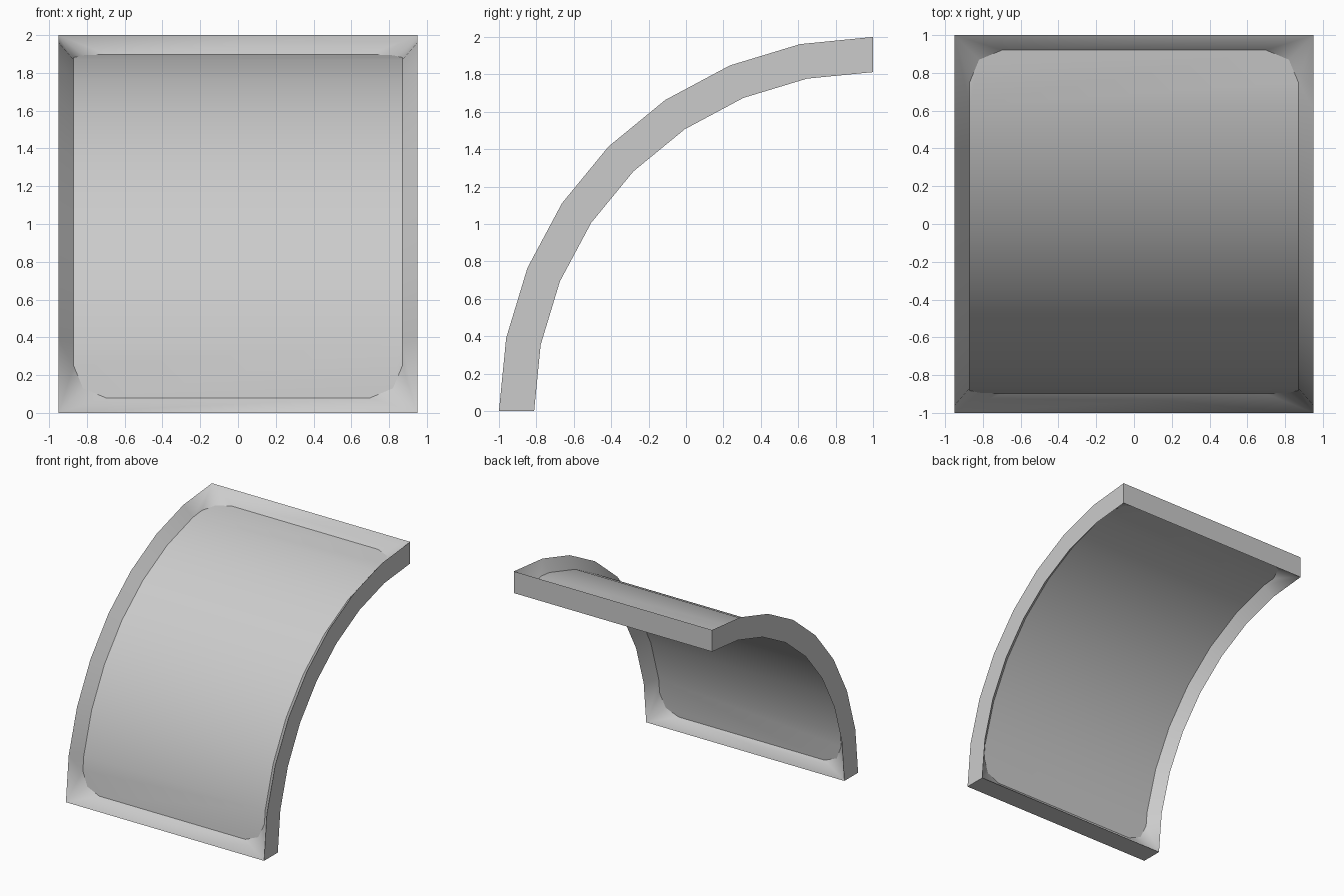
import bpy, bmesh, math

if "Cube" in bpy.data.objects:
    bpy.data.objects.remove(bpy.data.objects["Cube"])

SEG = 8                      # facets along the quarter arc
R_OUT, R_MID, R_IN = 2.0, 1.906, 1.812
HALF_W = 0.95


def point(x, s, r):
    """Point on the faceted arc; s runs 0 (foot) to SEG (top)."""
    k = min(int(s), SEG - 1)
    t = s - k
    a, b = (math.radians(90 * i / SEG) for i in (k, k + 1))
    c = (1 - t) * math.cos(a) + t * math.cos(b)
    h = (1 - t) * math.sin(a) + t * math.sin(b)
    return (x, 1 - r * c, r * h)


def make_object(name, faces):
    bm = bmesh.new()
    for pts in faces:
        unique = list(dict.fromkeys(pts))
        bm.faces.new([bm.verts.new(p) for p in unique])
    bmesh.ops.remove_doubles(bm, verts=bm.verts, dist=1e-4)
    bmesh.ops.recalc_face_normals(bm, faces=bm.faces)
    mesh = bpy.data.meshes.new(name)
    bm.to_mesh(mesh)
    bm.free()
    ob = bpy.data.objects.new(name, mesh)
    bpy.context.collection.objects.link(ob)
    bpy.ops.object.select_all(action='DESELECT')
    ob.select_set(True)
    bpy.context.view_layer.objects.active = ob
    bpy.ops.object.shade_smooth_by_angle(angle=math.radians(35))
    return ob


# Opening outline with cut corners, paired with the frame's outer outline
corner = [(0.70, 0.215), (0.82, 0.35), (0.87, 0.67)]
right_in = (corner + [(0.87, k) for k in range(1, SEG)]
            + [(x, SEG - s) for x, s in reversed(corner)])
right_out = ([(HALF_W, 0)] * 3 + [(HALF_W, k) for k in range(1, SEG)]
             + [(HALF_W, SEG)] * 3)
inner = right_in + [(-x, s) for x, s in reversed(right_in)]
outer = right_out + [(-x, s) for x, s in reversed(right_out)]

# Frame: outer rim plus slopes running from both rim edges to the panel edge
frame = []
n = len(inner)
for i in range(n):
    j = (i + 1) % n
    for r in (R_OUT, R_IN):
        frame.append([point(*outer[i], r), point(*outer[j], r),
                      point(*inner[j], R_MID), point(*inner[i], R_MID)])
    if outer[i] != outer[j]:
        frame.append([point(*outer[i], R_OUT), point(*outer[j], R_OUT),
                      point(*outer[j], R_IN), point(*outer[i], R_IN)])
make_object("curved_frame", frame)

# Panel: one flat facet per arc segment, filling the opening
panel = []
for k in range(SEG):
    side = [p for p in right_in if k <= p[1] <= k + 1]
    loop = side + [(-x, s) for x, s in reversed(side)]
    panel.append([point(x, s, R_MID) for x, s in loop])
make_object("curved_panel", panel)
